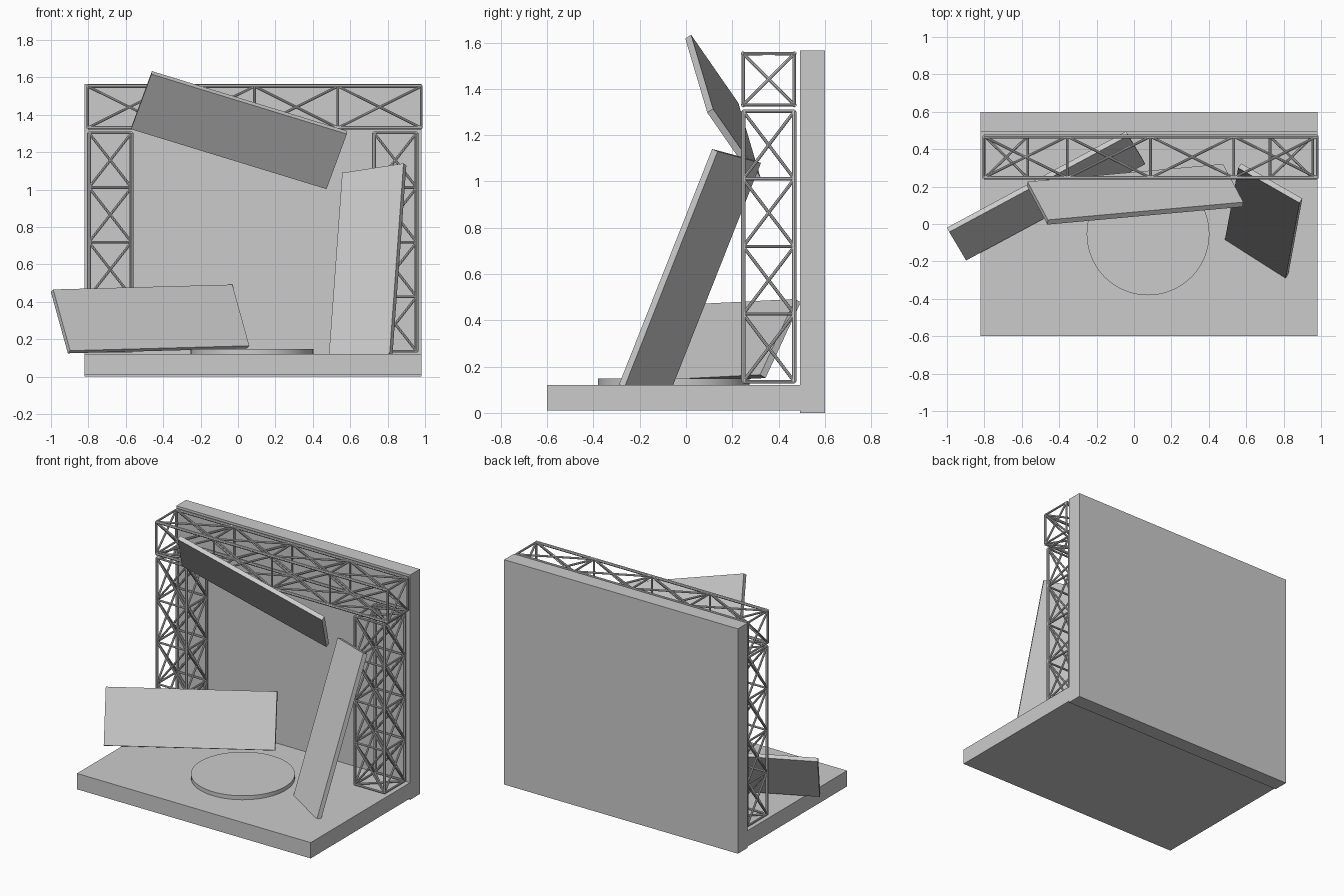
import bpy, bmesh
from mathutils import Vector, Matrix

if "Cube" in bpy.data.objects:
    bpy.data.objects.remove(bpy.data.objects["Cube"])


def finish(name, bm):
    bmesh.ops.recalc_face_normals(bm, faces=bm.faces)
    me = bpy.data.meshes.new(name)
    bm.to_mesh(me)
    bm.free()
    ob = bpy.data.objects.new(name, me)
    bpy.context.collection.objects.link(ob)
    return ob


def box(name, lo, hi):
    lo, hi = Vector(lo), Vector(hi)
    bm = bmesh.new()
    m = Matrix.Translation((lo + hi) / 2) @ Matrix.Diagonal((*(hi - lo), 1))
    bmesh.ops.create_cube(bm, size=1, matrix=m)
    return finish(name, bm)


def panel(name, corner, across, down, thick=0.03):
    # front-face top-left corner plus two edge vectors
    corner, a, d = Vector(corner), Vector(across), Vector(down)
    d -= a * (d.dot(a) / a.dot(a))
    n = a.cross(d).normalized() * thick
    m = Matrix((a, d, n)).transposed().to_4x4()
    m.translation = corner + (a + d + n) / 2
    bm = bmesh.new()
    bmesh.ops.create_cube(bm, size=1, matrix=m)
    return finish(name, bm)


def bar(bm, a, b, r):
    v = b - a
    m = Matrix.Translation((a + b) / 2) @ v.to_track_quat('Z', 'Y').to_matrix().to_4x4()
    bmesh.ops.create_cone(bm, cap_ends=True, segments=8, radius1=r, radius2=r,
                          depth=v.length, matrix=m)


def truss(name, lo, hi, axis, bays, r=0.01, rd=0.007):
    lo, hi = Vector(lo), Vector(hi)
    u, w = [i for i in range(3) if i != axis]

    def ring(t):
        pts = []
        for cu, cw in ((0, 0), (1, 0), (1, 1), (0, 1)):
            p = Vector()
            p[axis] = lo[axis] + (hi[axis] - lo[axis]) * t
            p[u], p[w] = (lo, hi)[cu][u], (lo, hi)[cw][w]
            pts.append(p)
        return pts

    bm = bmesh.new()
    rings = [ring(i / bays) for i in range(bays + 1)]
    # chords
    for k in range(4):
        bar(bm, rings[0][k], rings[-1][k], r)
    # square frames
    for q in rings:
        for k in range(4):
            bar(bm, q[k], q[(k + 1) % 4], rd)
    # crossed braces on every side
    for q, s in zip(rings, rings[1:]):
        for k in range(4):
            j = (k + 1) % 4
            bar(bm, q[k], s[j], rd)
            bar(bm, q[j], s[k], rd)
    # crossed braces on the ends
    for q in (rings[0], rings[-1]):
        bar(bm, q[0], q[2], rd)
        bar(bm, q[1], q[3], rd)
    return finish(name, bm)


# Stage floor and back wall
box("stage_floor", (-0.82, -0.60, 0.01), (0.98, 0.495, 0.12))
box("back_wall", (-0.82, 0.493, 0.0), (0.98, 0.60, 1.565))

# Round platform
bm = bmesh.new()
bmesh.ops.create_cone(bm, cap_ends=True, segments=64, radius1=0.328, radius2=0.328,
                      depth=0.04, matrix=Matrix.Translation((0.075, -0.053, 0.128)))
disc = finish("round_platform", bm)
bpy.context.view_layer.objects.active = disc
disc.select_set(True)
bpy.ops.object.shade_smooth_by_angle()

# Truss gantry
for side, x in (("left", -0.797), ("right", 0.727)):
    truss(side + "_truss_column", (x, 0.247, 0.135), (x + 0.228, 0.468, 1.303), 2, 4)
truss("top_truss_beam", (-0.803, 0.247, 1.33), (0.98, 0.468, 1.552), 0, 4)

# Tilted panels
panel("upper_panel", (-0.463, -0.003, 1.617), (1.045, 0.095, -0.320), (-0.10, 0.205, -0.297))
panel("left_panel", (-0.988, -0.043, 0.466), (0.958, 0.515, 0.026), (0.094, -0.150, -0.327))
panel("right_panel", (0.557, 0.300, 1.090), (0.328, -0.187, 0.050), (-0.069, -0.405, -1.016))
